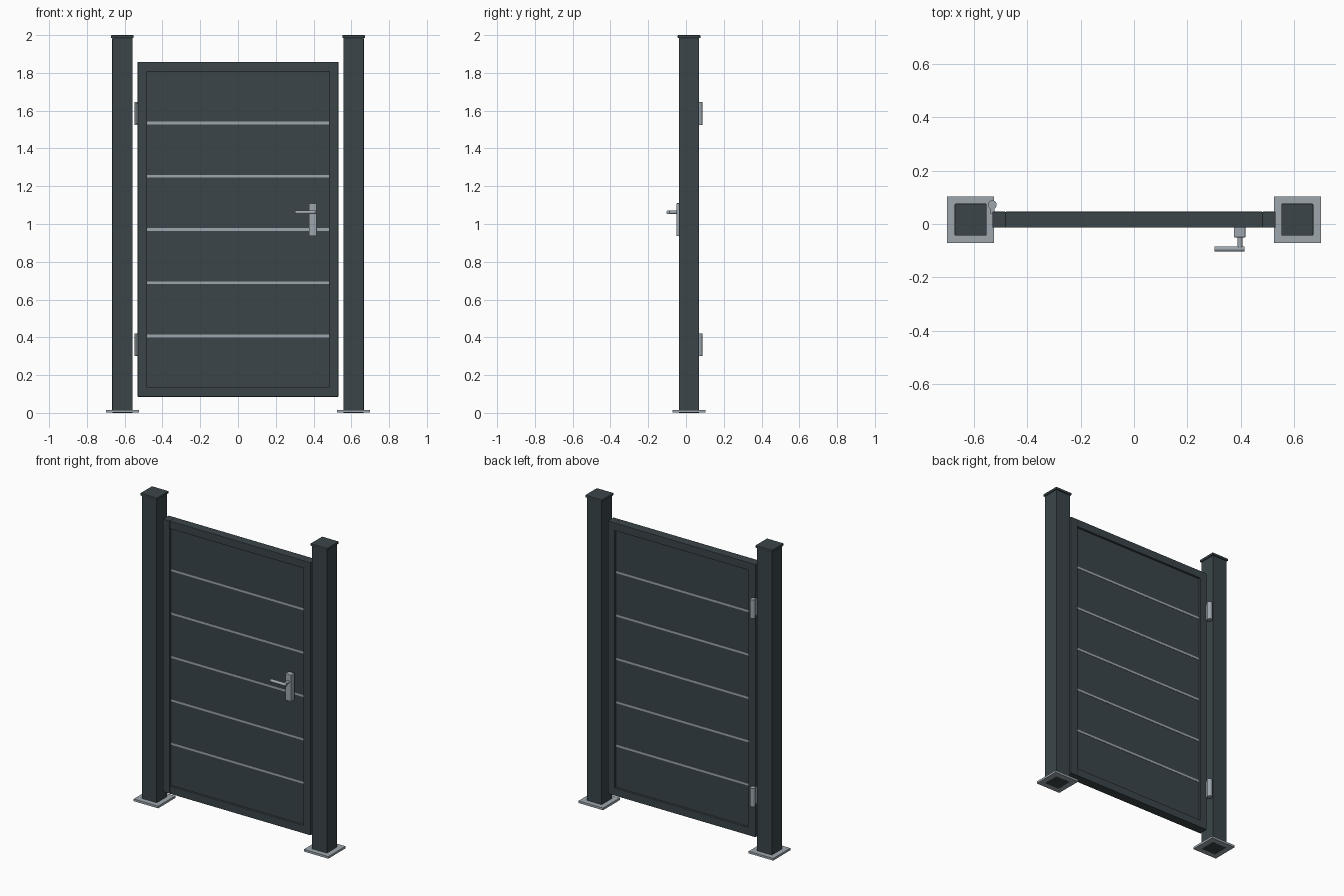
import bpy, math

if "Cube" in bpy.data.objects:
    bpy.data.objects.remove(bpy.data.objects["Cube"])

YC = 0.016  # depth centre of posts and gate


def material(name, rgb):
    m = bpy.data.materials.new(name)
    m.diffuse_color = (*rgb, 1)
    m.use_nodes = True
    m.node_tree.nodes["Principled BSDF"].inputs["Base Color"].default_value = m.diffuse_color
    return m


DARK = material("anthracite", (0.043, 0.060, 0.067))
METAL = material("brushed_silver", (0.34, 0.39, 0.43))


def box(name, x, y, z, mat, bevel=0.0):
    """Box from (min, max) ranges on each axis."""
    bpy.ops.mesh.primitive_cube_add(
        size=1, location=[(a + b) / 2 for a, b in (x, y, z)])
    o = bpy.context.object
    o.name = name
    o.scale = [b - a for a, b in (x, y, z)]
    bpy.ops.object.transform_apply(location=False, rotation=False, scale=True)
    o.data.materials.append(mat)
    if bevel:
        mod = o.modifiers.new("edge", 'BEVEL')
        mod.width = bevel
        mod.segments = 2
    return o


def rod(name, loc, radius, length, rot, mat):
    bpy.ops.mesh.primitive_cylinder_add(
        vertices=24, radius=radius, depth=length, location=loc, rotation=rot)
    o = bpy.context.object
    o.name = name
    o.data.materials.append(mat)
    bpy.ops.object.shade_smooth_by_angle(angle=math.radians(40))
    return o


def around(c, half):
    return (c - half, c + half)


# Posts with base plates and caps
for side, s in (("left", -1), ("right", 1)):
    px = s * 0.612
    box(side + "_post", around(px, 0.054), around(YC, 0.054), (0, 1.985), DARK, 0.003)
    box(side + "_post_cap", around(px, 0.06), around(YC, 0.06), (1.984, 2.0), DARK, 0.003)
    box(side + "_base_plate", around(px, 0.088), around(YC, 0.088), (0.001, 0.015), METAL)

# Gate frame
fy = around(YC, 0.03)
for side, s in (("left", -1), ("right", 1)):
    box(side + "_stile", around(s * 0.506, 0.025), fy, (0.085, 1.858), DARK, 0.002)
for name, z in (("bottom_rail", (0.085, 0.135)), ("top_rail", (1.808, 1.858))):
    box(name, (-0.482, 0.482), fy, z, DARK, 0.002)

# Infill slats separated by thin metal strips
pitch, first = 0.282, 0.407
for i in range(6):
    z0 = first + (i - 1) * pitch
    box(f"slat_{i + 1}", (-0.485, 0.485), around(YC, 0.016),
        (z0 + 0.006, z0 + pitch - 0.006), DARK)
for i in range(5):
    box(f"trim_strip_{i + 1}", (-0.483, 0.483), around(YC, 0.018),
        around(first + i * pitch, 0.007), METAL)

# Hinges on the back
for name, z in (("lower", 0.36), ("upper", 1.585)):
    rod(name + "_hinge", (-0.531, 0.072, z), 0.0165, 0.12, (0, 0, 0), METAL)
    box(name + "_hinge_leaf", around(-0.531, 0.008), (0.04, 0.065),
        around(z, 0.055), METAL)

# Lever handle on the front
box("handle_plate", around(0.396, 0.021), (-0.05, -0.012), (0.937, 1.11), METAL, 0.002)
rod("handle_neck", (0.397, -0.07, 1.062), 0.009, 0.046, (math.pi / 2, 0, 0), METAL)
rod("handle_lever", (0.358, -0.0935, 1.062), 0.01, 0.112, (0, math.pi / 2, 0), METAL)
